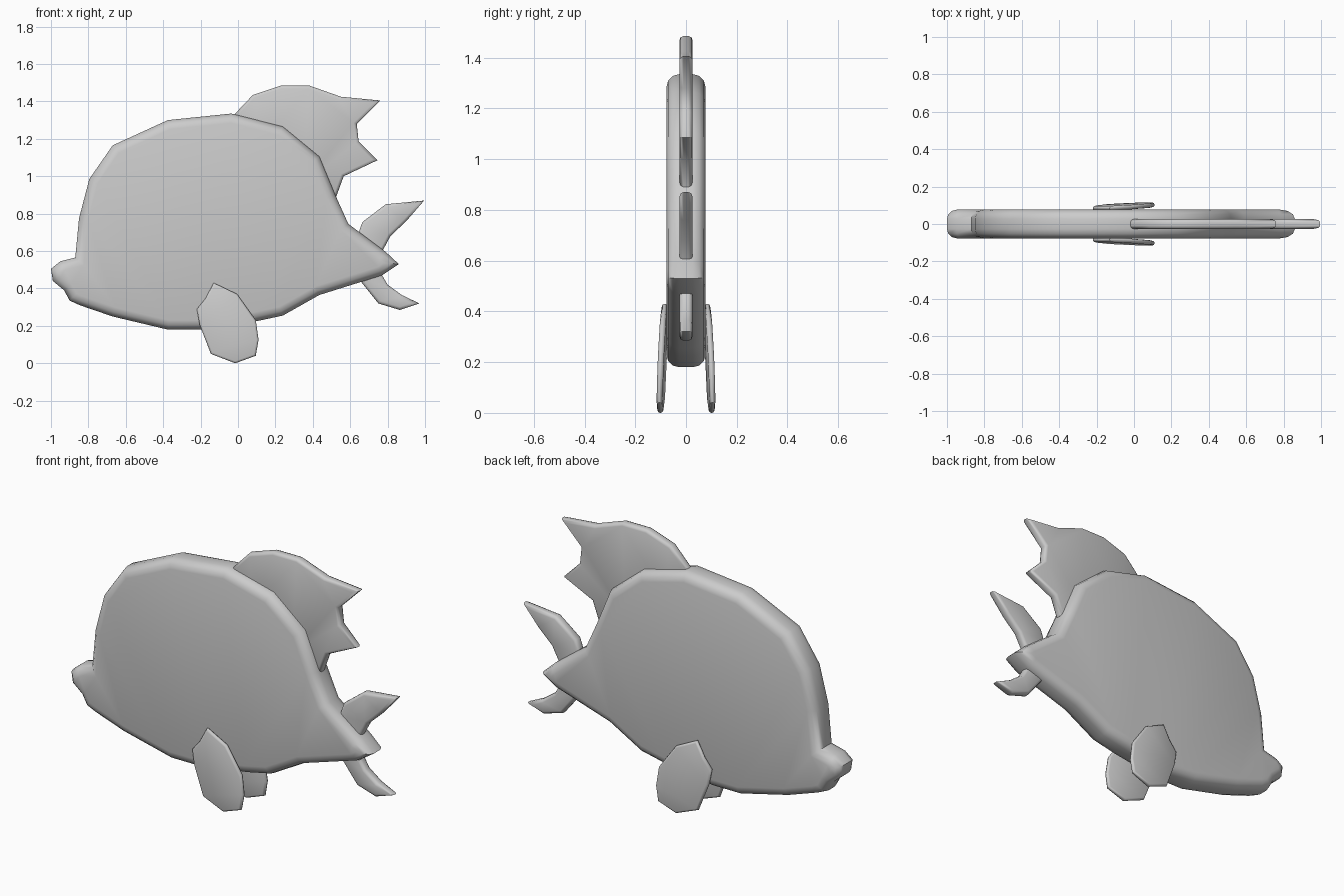
import bpy, bmesh, math
from mathutils import Vector

if "Cube" in bpy.data.objects:
    bpy.data.objects.remove(bpy.data.objects["Cube"])

grey = bpy.data.materials.new("plain_grey")
grey.diffuse_color = (0.6, 0.6, 0.6, 1)
grey.use_nodes = True
grey.node_tree.nodes["Principled BSDF"].inputs["Base Color"].default_value = grey.diffuse_color


def inset(pts, d):
    """Shrink a clockwise outline by d with limited mitres."""
    out = []
    n = len(pts)
    for i in range(n):
        p = Vector(pts[i])
        a = (p - Vector(pts[i - 1])).normalized()
        b = (Vector(pts[(i + 1) % n]) - p).normalized()
        na, nb = Vector((a.y, -a.x)), Vector((b.y, -b.x))
        m = (na + nb).normalized()
        out.append(p + m * d / max(m.dot(na), 0.4))
    return out


def slab(name, pts, half, radius, steps=3, place=lambda x, z: 0.0):
    """Flat outlined part in the xz plane with a rounded rim."""
    bm = bmesh.new()
    prof = [(radius * (1 - math.cos(t)), half - radius + radius * math.sin(t))
            for t in [math.pi / 2 * k / steps for k in range(steps + 1)]]
    rows = [(d, -y) for d, y in reversed(prof)] + prof
    rings = []
    for d, y in rows:
        rings.append([bm.verts.new((p.x, y + place(p.x, p.y), p.y))
                      for p in inset(pts, d)])
    n = len(pts)
    for r, s in zip(rings, rings[1:]):
        for i in range(n):
            j = (i + 1) % n
            bm.faces.new((r[i], r[j], s[j], s[i]))
    bm.faces.new(rings[0])
    bm.faces.new(rings[-1])
    bmesh.ops.recalc_face_normals(bm, faces=bm.faces)
    caps = [f for f in bm.faces if len(f.verts) > 4]
    bmesh.ops.triangulate(bm, faces=caps)
    me = bpy.data.meshes.new(name)
    bm.to_mesh(me)
    bm.free()
    me.materials.append(grey)
    ob = bpy.data.objects.new(name, me)
    bpy.context.collection.objects.link(ob)
    bpy.ops.object.select_all(action='DESELECT')
    ob.select_set(True)
    bpy.context.view_layer.objects.active = ob
    bpy.ops.object.shade_smooth_by_angle(angle=math.radians(50))
    return ob


# Body with snout and pointed rear
slab("body", [
    (-1, .505), (-.95, .545), (-.87, .565), (-.85, .775), (-.795, .985),
    (-.67, 1.165), (-.375, 1.30), (-.035, 1.335), (.24, 1.265), (.435, 1.105),
    (.52, .9), (.59, .745), (.79, .595), (.86, .53), (.77, .47), (.435, .365),
    (.24, .255), (.1, .225), (-.2, .18), (-.375, .18), (-.67, .25),
    (-.845, .31), (-.9, .335), (-.93, .39), (-.99, .44)], .077, .05)

# Back fin
slab("dorsal_fin", [
    (-.02, 1.33), (.08, 1.435), (.23, 1.485), (.38, 1.485), (.55, 1.425),
    (.76, 1.405), (.635, 1.28), (.645, 1.185), (.745, 1.085), (.565, 1.0),
    (.525, .89), (.35, .95), (.1, 1.15)], .026, .016, 2)

# Crescent tail
slab("tail_fin", [
    (.62, .56), (.64, .685), (.665, .755), (.79, .85), (.995, .87),
    (.9, .76), (.815, .68), (.775, .605), (.74, .54), (.765, .48),
    (.8, .42), (.875, .365), (.97, .32), (.865, .285), (.75, .32),
    (.65, .445)], .026, .016, 2)

# Paired side fins, slightly splayed
for side, label in ((-1, "front"), (1, "back")):
    slab("side_fin_" + label, [
        (-.13, .43), (-.005, .37), (.095, .23), (.11, .125), (.095, .04),
        (-.015, 0), (-.145, .05), (-.205, .205), (-.22, .29), (-.175, .345)],
        .012, .011, 2,
        lambda x, z, s=side: s * (.096 + .04 * x - .03 * (z - .2)))
